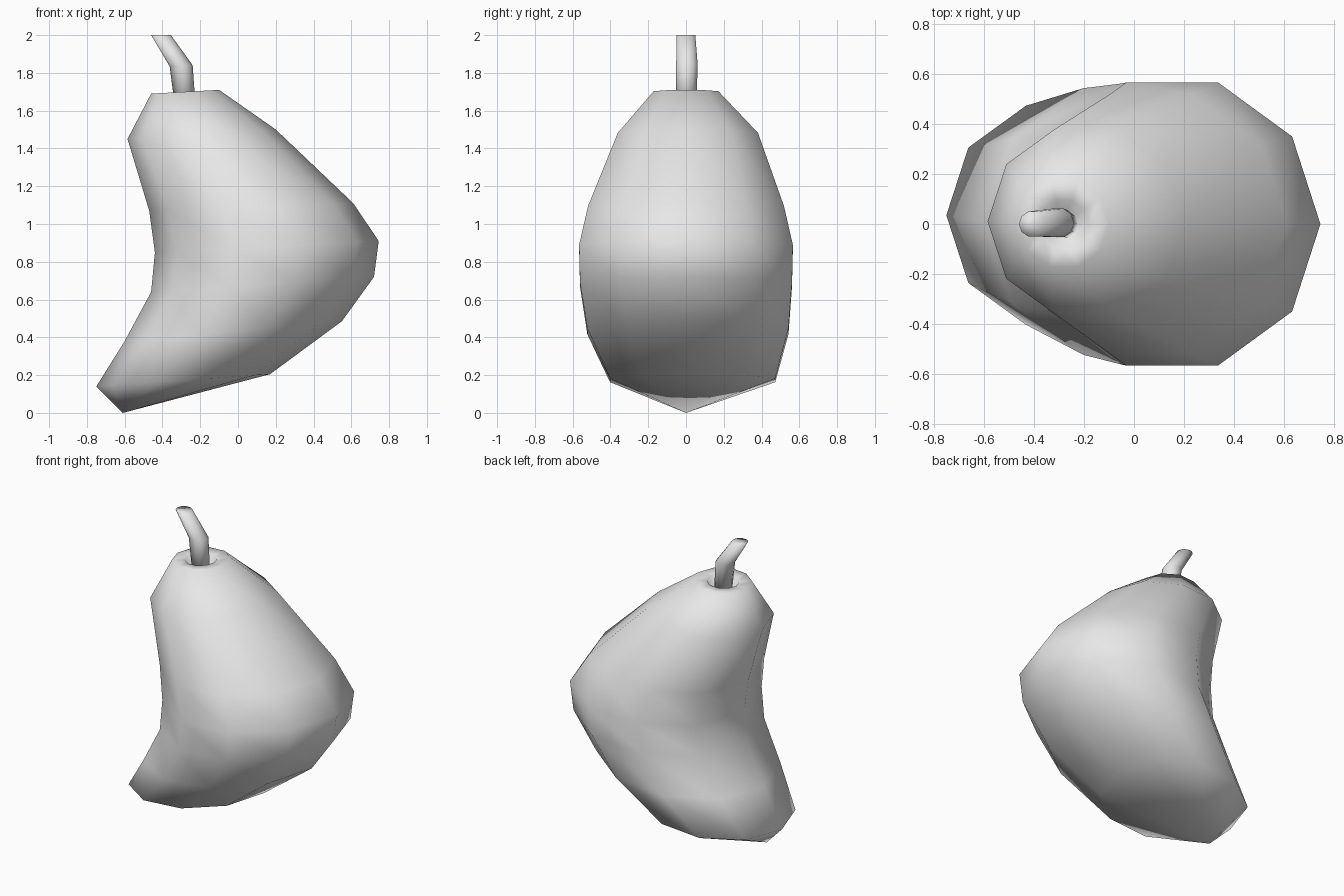
import bpy, bmesh, math

cube = bpy.data.objects.get("Cube")
if cube:
    bpy.data.objects.remove(cube, do_unlink=True)

SIDES = 10

grey = bpy.data.materials.new("plain_grey")
grey.use_nodes = True
grey.diffuse_color = (0.8, 0.8, 0.8, 1)
grey.node_tree.nodes["Principled BSDF"].inputs["Base Color"].default_value = (0.8, 0.8, 0.8, 1)


def loft(name, rings, start, end):
    """Skin tilted rings (left x, left z, right x, right z, y centre, y radius) and close to two poles."""
    bm = bmesh.new()
    loops = []
    for lx, lz, rx, rz, yc, ry in rings:
        loop = []
        for i in range(SIDES):
            a = 2 * math.pi * i / SIDES
            t = (1 + math.cos(a)) / 2
            loop.append(bm.verts.new((lx + (rx - lx) * t, yc + ry * math.sin(a), lz + (rz - lz) * t)))
        loops.append(loop)
    for a, b in zip(loops, loops[1:]):
        for i in range(SIDES):
            j = (i + 1) % SIDES
            bm.faces.new((a[i], a[j], b[j], b[i]))
    for loop, tip in ((loops[0], start), (loops[-1], end)):
        pole = bm.verts.new(tip)
        for i in range(SIDES):
            bm.faces.new((loop[i], loop[(i + 1) % SIDES], pole))
    bmesh.ops.recalc_face_normals(bm, faces=bm.faces)
    for f in bm.faces:
        f.smooth = True
    mesh = bpy.data.meshes.new(name)
    bm.to_mesh(mesh)
    bm.free()
    mesh.materials.append(grey)
    obj = bpy.data.objects.new(name, mesh)
    bpy.context.collection.objects.link(obj)
    return obj


# Bent fruit body, from the stem dimple down to the tip
loft("fruit_body", [
    (-0.34, 1.64, -0.22, 1.64, 0.00, 0.06),
    (-0.38, 1.69, -0.18, 1.70, 0.00, 0.10),
    (-0.46, 1.69, -0.10, 1.71, 0.00, 0.18),
    (-0.585, 1.45, 0.20, 1.50, 0.01, 0.39),
    (-0.47, 1.07, 0.61, 1.11, 0.00, 0.545),
    (-0.44, 0.85, 0.745, 0.91, 0.00, 0.595),
    (-0.46, 0.64, 0.72, 0.72, 0.00, 0.59),
    (-0.60, 0.38, 0.55, 0.485, 0.01, 0.56),
    (-0.75, 0.14, 0.17, 0.205, 0.035, 0.46),
], (-0.28, 0, 1.64), (-0.61, 0, 0))

# Crooked stem
loft("stem", [
    (-0.335, 1.63, -0.225, 1.63, 0.00, 0.057),
    (-0.362, 1.835, -0.24, 1.84, 0.005, 0.06),
    (-0.46, 2.00, -0.355, 2.00, 0.00, 0.052),
], (-0.28, 0, 1.63), (-0.41, 0, 1.995))
